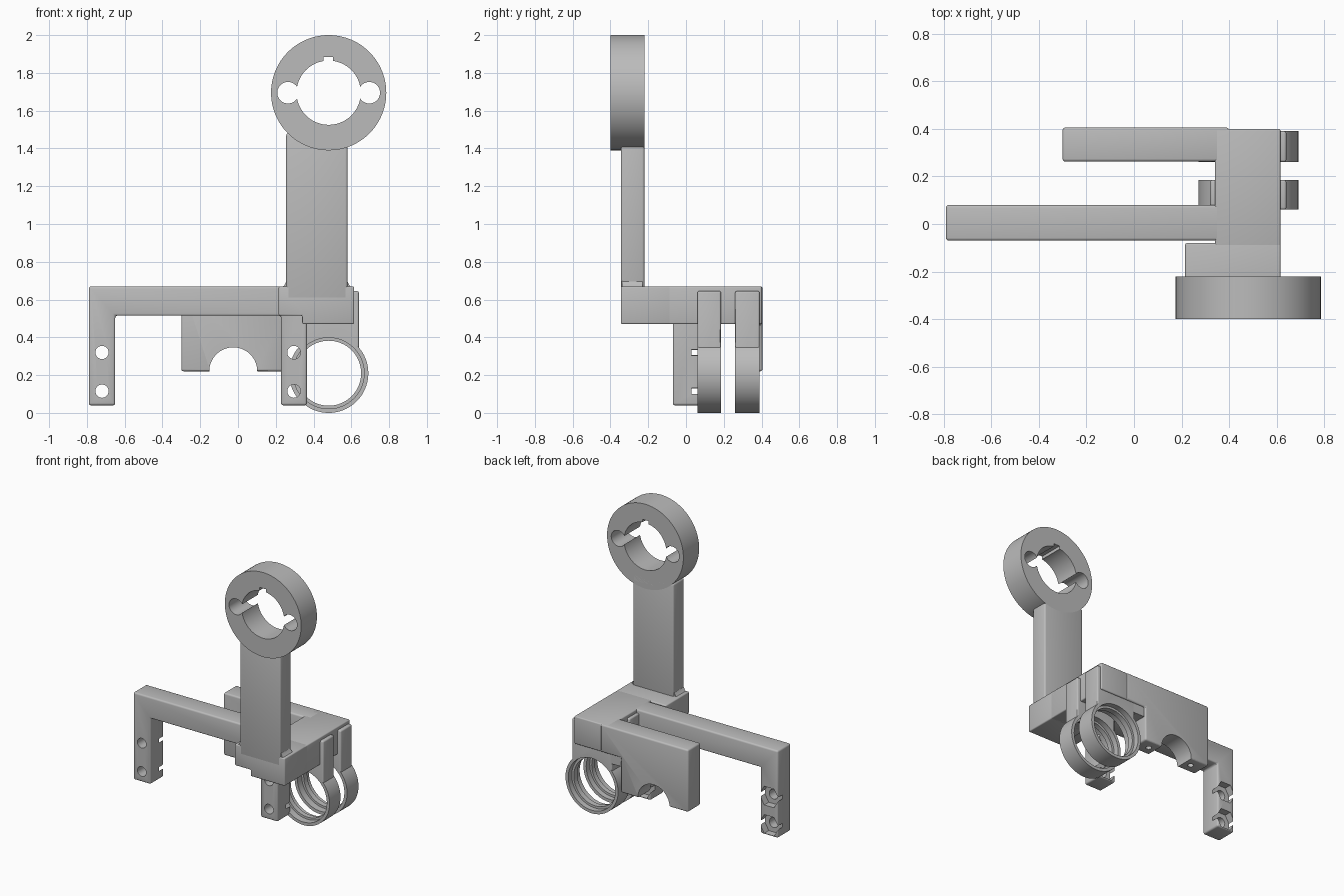
import bpy
import bmesh
from math import cos, sin, pi, radians

cube = bpy.data.objects.get("Cube")
if cube:
    bpy.data.objects.remove(cube, do_unlink=True)

grey = bpy.data.materials.new("plain grey")
grey.use_nodes = True
grey.diffuse_color = (0.5, 0.5, 0.5, 1)
grey.node_tree.nodes["Principled BSDF"].inputs["Base Color"].default_value = (0.5, 0.5, 0.5, 1)


def apply(ob, kind, **settings):
    mod = ob.modifiers.new(kind.lower(), kind)
    for key, value in settings.items():
        setattr(mod, key, value)
    bpy.ops.object.select_all(action="DESELECT")
    ob.select_set(True)
    bpy.context.view_layer.objects.active = ob
    bpy.ops.object.modifier_apply(modifier=mod.name)


def extrude(name, outline, y0, y1, bevel=0.0):
    """Extrude an x-z outline along y, optionally rounding its edges."""
    bm = bmesh.new()
    face = bm.faces.new([bm.verts.new((x, y0, z)) for x, z in outline])
    moved = bmesh.ops.extrude_face_region(bm, geom=[face])["geom"]
    bmesh.ops.translate(bm, vec=(0, y1 - y0, 0),
                        verts=[v for v in moved if isinstance(v, bmesh.types.BMVert)])
    bmesh.ops.recalc_face_normals(bm, faces=bm.faces)
    mesh = bpy.data.meshes.new(name)
    bm.to_mesh(mesh)
    bm.free()
    mesh.materials.append(grey)
    ob = bpy.data.objects.new(name, mesh)
    bpy.context.collection.objects.link(ob)
    if bevel:
        apply(ob, "BEVEL", width=bevel, segments=3)
    return ob


def rect(x0, x1, z0, z1):
    return [(x0, z0), (x1, z0), (x1, z1), (x0, z1)]


def circle(x, z, r, n=64):
    return [(x + r * cos(2 * pi * i / n), z + r * sin(2 * pi * i / n)) for i in range(n)]


def cut(ob, outline, y0, y1):
    cutter = extrude("cutter", outline, y0, y1)
    cut_with(ob, cutter)


def cut_with(ob, cutter):
    cutter.hide_render = True
    apply(ob, "BOOLEAN", operation="DIFFERENCE", solver="EXACT", object=cutter)
    bpy.data.objects.remove(cutter, do_unlink=True)


def finish(ob):
    bpy.ops.object.select_all(action="DESELECT")
    ob.select_set(True)
    bpy.context.view_layer.objects.active = ob
    bpy.ops.object.shade_smooth_by_angle(angle=radians(30))


parts = []
ROUND = 0.012
AXIS = 0.48

# Top ring with bore, two side holes and a key notch
ring = extrude("top_ring", circle(AXIS, 1.695, 0.305, 96), -0.40, -0.22)
cut(ring, circle(AXIS, 1.695, 0.17), -0.5, -0.1)
for side in (-1, 1):
    cut(ring, circle(AXIS + side * 0.215, 1.695, 0.057, 40), -0.5, -0.1)
cut(ring, rect(0.453, 0.503, 1.80, 1.885), -0.5, -0.1)
parts.append(ring)

# Upright column with a small flare at its foot
parts.append(extrude("column", [(0.255, 0.60), (0.58, 0.60), (0.58, 1.48), (0.255, 1.48)],
                     -0.345, -0.22, ROUND))
parts.append(extrude("column_foot", [(0.225, 0.66), (0.61, 0.66), (0.59, 0.675), (0.578, 0.70),
                                     (0.257, 0.70), (0.245, 0.675)], -0.338, -0.23))

# Base block: wider stepped front and plain rear
parts.append(extrude("base_front", [(0.215, 0.515), (0.34, 0.515), (0.34, 0.47), (0.615, 0.47),
                                    (0.615, 0.67), (0.215, 0.67)], -0.345, -0.08, 0.008))
parts.append(extrude("base_rear", rect(0.34, 0.615, 0.47, 0.67), -0.12, 0.40, 0.008))

# Long arm with two legs, screw holes and hexagonal nut pockets behind
arm = extrude("arm", [(-0.79, 0.04), (-0.65, 0.04), (-0.65, 0.515), (0.228, 0.515), (0.228, 0.04),
                      (0.365, 0.04), (0.365, 0.67), (-0.79, 0.67)], -0.07, 0.08, ROUND)
for x in (-0.72, 0.296):
    for z in (0.115, 0.32):
        cut(arm, circle(x, z, 0.035, 32), -0.2, 0.2)
        cut(arm, circle(x, z, 0.078, 6), 0.028, 0.2)
parts.append(arm)

# Rear plate with a half-round cradle and two pilot holes underneath
plate = extrude("rear_plate", [(-0.30, 0.22), (0.24, 0.22), (0.24, 0.47), (0.40, 0.47),
                               (0.40, 0.67), (-0.30, 0.67)], 0.262, 0.405, ROUND)
cut(plate, circle(-0.025, 0.22, 0.127), 0.1, 0.6)
for side in (-1, 1):
    bpy.ops.mesh.primitive_cylinder_add(vertices=24, radius=0.02, depth=0.2,
                                        location=(-0.025 + side * 0.18, 0.334, 0.22))
    cut_with(plate, bpy.context.object)
parts.append(plate)

# Pair of hanging clamp rings with tabs and an inner lip
for name, y0, y1 in (("front", 0.06, 0.185), ("rear", 0.26, 0.39)):
    tab = extrude(name + "_clamp_tab", rect(0.32, 0.64, 0.22, 0.645), y0, y1, 0.01)
    hoop = extrude(name + "_clamp_ring", circle(AXIS, 0.21, 0.21, 80), y0, y1)
    for ob in (tab, hoop):
        cut(ob, circle(AXIS, 0.21, 0.172), 0, 0.6)
        cut(ob, circle(AXIS, 0.21, 0.188), y0 - 0.1, y0 + 0.05)
        cut(ob, circle(AXIS, 0.21, 0.188), y1 - 0.04, y1 + 0.1)
        parts.append(ob)

# Filler closing the corner between the rear tab and the plate
parts.append(extrude("tab_bridge", rect(0.23, 0.33, 0.40, 0.50), 0.27, 0.39))

for part in parts:
    finish(part)
